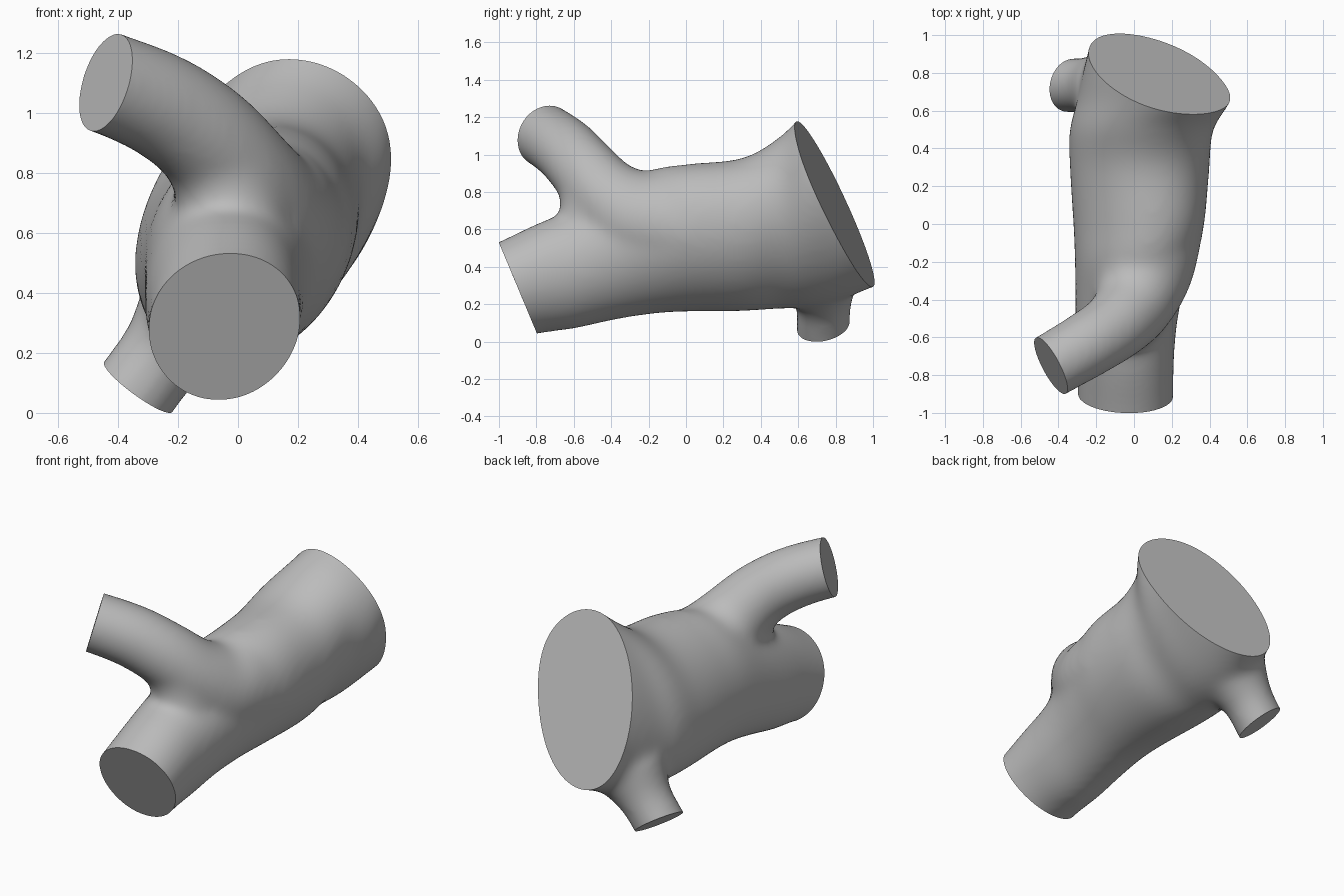
import bpy, bmesh, math
from mathutils import Vector

cube = bpy.data.objects.get("Cube")
if cube:
    bpy.data.objects.remove(cube, do_unlink=True)

SIDES = 40


def spline(rows, steps=6):
    """Catmull-Rom interpolation of equal-length rows."""
    out = []
    for i in range(len(rows) - 1):
        a, b, c, d = (rows[min(max(i + k, 0), len(rows) - 1)] for k in (-1, 0, 1, 2))
        for s in range(steps):
            t = s / steps
            out.append([q + t / 2 * (r - p + t * (2 * p - 5 * q + 4 * r - w + t * (3 * (q - r) + w - p)))
                        for p, q, r, w in zip(a, b, c, d)])
    return out + [list(rows[-1])]


def loft(bm, rings):
    """Bridge rings of points into a closed tube."""
    loops = [[bm.verts.new(p) for p in ring] for ring in rings]
    for a, b in zip(loops, loops[1:]):
        for i in range(SIDES):
            j = (i + 1) % SIDES
            bm.faces.new((a[i], a[j], b[j], b[i]))
    bm.faces.new(loops[0][::-1])
    bm.faces.new(loops[-1])


def round_tube(bm, rows):
    """Round tube along rows of x, y, z, radius."""
    rows = spline(rows)
    rings = []
    u = Vector((0, 1, 0))
    for i, row in enumerate(rows):
        tangent = Vector(rows[min(i + 1, len(rows) - 1)][:3]) - Vector(rows[max(i - 1, 0)][:3])
        tangent.normalize()
        u = (u - tangent * u.dot(tangent)).normalized()
        v = tangent.cross(u)
        angles = [math.tau * k / SIDES for k in range(SIDES)]
        rings.append([Vector(row[:3]) + row[3] * (u * math.cos(a) + v * math.sin(a)) for a in angles])
    loft(bm, rings)


bm = bmesh.new()

# Main trunk: y, centre x, centre z, half width, half height, lean
trunk = [(-1.2, -.045, .18, .255, .27, .02), (-1, -.045, .26, .255, .275, .02),
         (-.8, -.045, .335, .255, .295, .02), (-.6, -.045, .39, .265, .322, .02),
         (-.4, -.03, .46, .28, .348, .03), (-.2, 0, .53, .31, .385, .05),
         (0, .025, .555, .34, .395, .07), (.3, .03, .572, .362, .41, .08),
         (.5, .04, .635, .365, .46, .11), (.65, .105, .71, .375, .53, .16),
         (.8, .14, .77, .375, .56, .17), (1, .19, .84, .38, .55, .17),
         (1.2, .2, .9, .38, .54, .17)]
loft(bm, [[(cx + rx * math.cos(a) + lean * math.sin(a), y, cz + rz * math.sin(a))
           for a in (math.tau * k / SIDES for k in range(SIDES))]
          for y, cx, cz, rx, rz, lean in spline(trunk)])

# Upper branch, flowing back into the trunk
round_tube(bm, [(-.64, -.86, 1.16, .172), (-.44, -.75, 1.1, .172), (-.25, -.64, 1.02, .178),
                (-.1, -.54, .91, .187), (.0, -.42, .77, .215), (.04, -.25, .66, .275),
                (.07, .05, .61, .31)])
# Web filling the fork below the branch
round_tube(bm, [(0, -.49, .4, .18), (-.01, -.49, .65, .18), (-.06, -.51, .84, .17)])
# Lower stub
round_tube(bm, [(-.45, .735, -.07, .146), (-.33, .735, .09, .146), (-.24, .735, .21, .152),
                (-.14, .725, .34, .21)])

bmesh.ops.recalc_face_normals(bm, faces=bm.faces)
mesh = bpy.data.meshes.new("branching_trunk")
bm.to_mesh(mesh)
bm.free()
trunk_obj = bpy.data.objects.new("branching_trunk", mesh)
bpy.context.collection.objects.link(trunk_obj)
bpy.context.view_layer.objects.active = trunk_obj
trunk_obj.select_set(True)

# Blend the tubes into one skin
remesh = trunk_obj.modifiers.new("blend", 'REMESH')
remesh.mode = 'VOXEL'
remesh.voxel_size = .018
smooth = trunk_obj.modifiers.new("soften", 'SMOOTH')
smooth.factor = .5
smooth.iterations = 40
for name in ("blend", "soften"):
    bpy.ops.object.modifier_apply(modifier=name)

# Flat cut ends: outward normal and a point on each cut
cuts = [((0, -.92, -.385), (-.05, -.9, .29)),
        ((.18, .9, .38), (.14, .78, .755)),
        ((-.85, -.45, .27), (-.44, -.75, 1.1)),
        ((-.59, .2, -.8), (-.33, .735, .085))]
bm = bmesh.new()
bm.from_mesh(trunk_obj.data)
for normal, point in cuts:
    bmesh.ops.bisect_plane(bm, geom=bm.verts[:] + bm.edges[:] + bm.faces[:], dist=.0005,
                           plane_co=point, plane_no=normal, clear_outer=True)
    bmesh.ops.holes_fill(bm, edges=[e for e in bm.edges if e.is_boundary], sides=0)
bmesh.ops.recalc_face_normals(bm, faces=bm.faces)
bm.to_mesh(trunk_obj.data)
bm.free()

# Single plain grey
grey = bpy.data.materials.new("plain_grey")
grey.use_nodes = True
colour = (.5, .5, .5, 1)
grey.diffuse_color = colour
grey.node_tree.nodes["Principled BSDF"].inputs["Base Color"].default_value = colour
trunk_obj.data.materials.clear()
trunk_obj.data.materials.append(grey)
bpy.ops.object.shade_smooth_by_angle(angle=math.radians(40))
